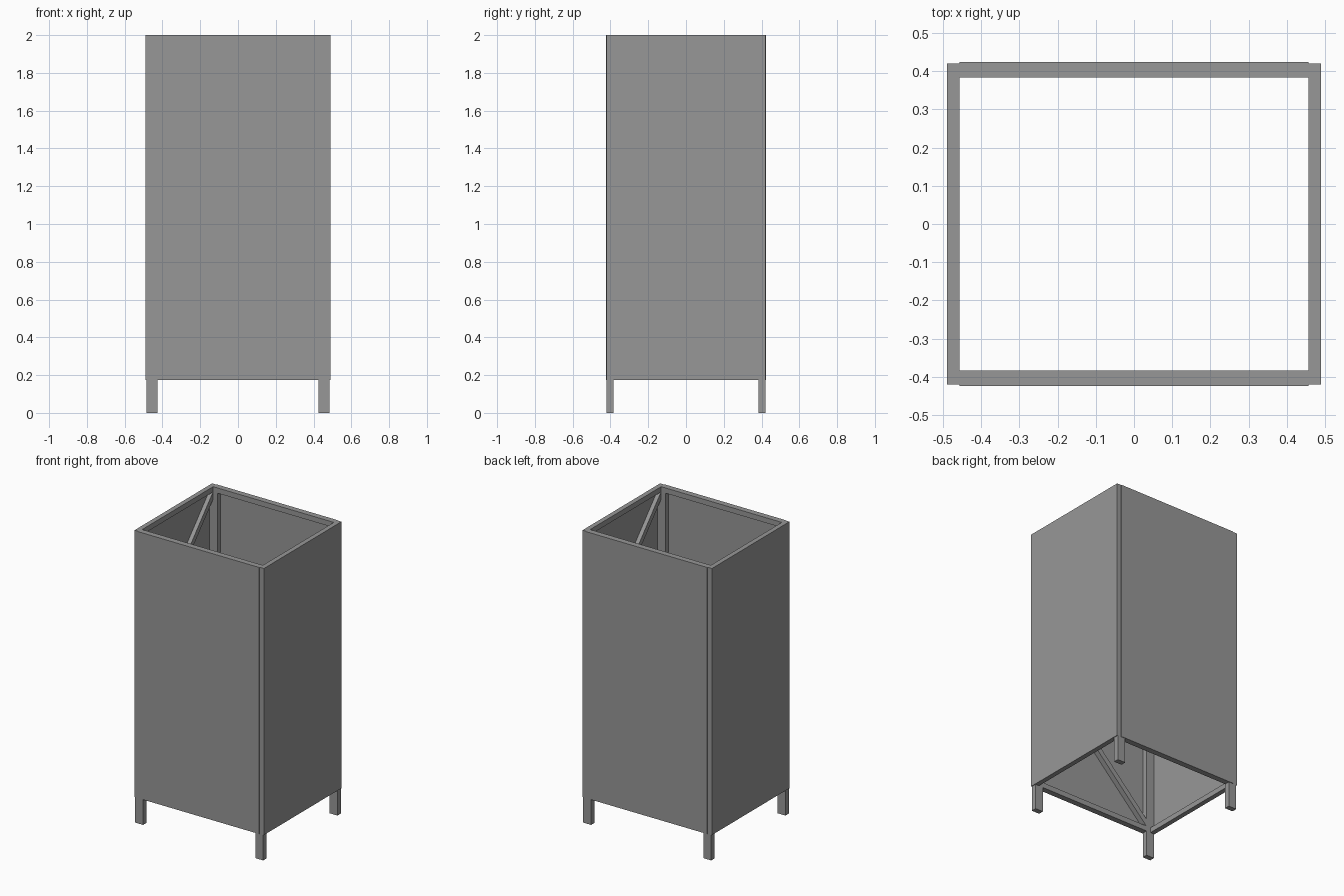
import bpy, bmesh
from mathutils import Vector

if "Cube" in bpy.data.objects:
    bpy.data.objects.remove(bpy.data.objects["Cube"])

grey = bpy.data.materials.new("painted_grey")
grey.diffuse_color = (0.31, 0.31, 0.31, 1)
grey.use_nodes = True
grey.node_tree.nodes["Principled BSDF"].inputs["Base Color"].default_value = grey.diffuse_color


def finish(name, bm):
    bmesh.ops.recalc_face_normals(bm, faces=bm.faces)
    me = bpy.data.meshes.new(name)
    bm.to_mesh(me)
    bm.free()
    me.materials.append(grey)
    ob = bpy.data.objects.new(name, me)
    bpy.context.collection.objects.link(ob)
    return ob


def box(name, lo, hi):
    """Box between two opposite corners."""
    bm = bmesh.new()
    bmesh.ops.create_cube(bm, size=1)
    lo, hi = Vector(lo), Vector(hi)
    for v in bm.verts:
        v.co = (lo + hi) / 2 + v.co * (hi - lo)
    return finish(name, bm)


def brace(name, axis, start, end, near, far, half=0.026):
    """Sloping bar with upright ends, lying along x (axis 0) or y (axis 1)."""
    bm = bmesh.new()
    (a0, z0), (a1, z1) = start, end
    outline = [(a0, z0 - half), (a1, z1 - half), (a1, z1 + half), (a0, z0 + half)]
    verts = [bm.verts.new((a, near, z) if axis == 0 else (near, a, z)) for a, z in outline]
    face = bm.faces.new(verts)
    move = Vector((0, far - near, 0)) if axis == 0 else Vector((far - near, 0, 0))
    ext = bmesh.ops.extrude_face_region(bm, geom=[face])
    bmesh.ops.translate(bm, vec=move, verts=[g for g in ext["geom"] if isinstance(g, bmesh.types.BMVert)])
    return finish(name, bm)


def span(s, a, b):
    return min(s * a, s * b), max(s * a, s * b)


X, Y = 0.485, 0.42            # frame half sizes
XI, YI = 0.457, 0.384         # inner faces of the rails
PX = 0.425                    # inner face of the posts
BOTTOM, TOP, RAIL = 0.175, 2.0, 0.036
LOW, MID, HIGH = BOTTOM + 0.06, 1.09, TOP - 0.06

# Corner posts that run down into the legs
for sx in (-1, 1):
    for sy in (-1, 1):
        (x0, x1), (y0, y1) = span(sx, PX, X), span(sy, YI, Y)
        box("corner_post", (x0, y0, 0), (x1, y1, TOP))

for s in (-1, 1):
    y0, y1 = span(s, YI, Y)
    x0, x1 = span(s, XI, X)

    # Top and bottom rails
    for z in (BOTTOM, TOP - RAIL):
        box("long_rail", (-PX, y0, z), (PX, y1, z + RAIL))
        box("short_rail", (x0, -YI, z), (x1, YI, z + RAIL))

    # Diagonal braces, in a zigzag on each wall
    brace("long_wall_lower_brace", 0, (s * PX, LOW), (-s * PX, MID), y0, y1)
    brace("long_wall_upper_brace", 0, (-s * PX, MID), (s * PX, HIGH), y0, y1)
    brace("short_wall_upper_brace", 1, (-s * YI, HIGH), (s * YI, MID), x0, x1)
    brace("short_wall_lower_brace", 1, (s * YI, MID), (-s * YI, LOW), x0, x1)

    # Thin cladding sheets
    y0, y1 = span(s, Y, Y + 0.004)
    box("long_wall_panel", (-XI, y0, BOTTOM), (XI, y1, TOP))
    x0, x1 = span(s, X, X + 0.005)
    box("short_wall_panel", (x0, -Y, BOTTOM), (x1, Y, TOP))
